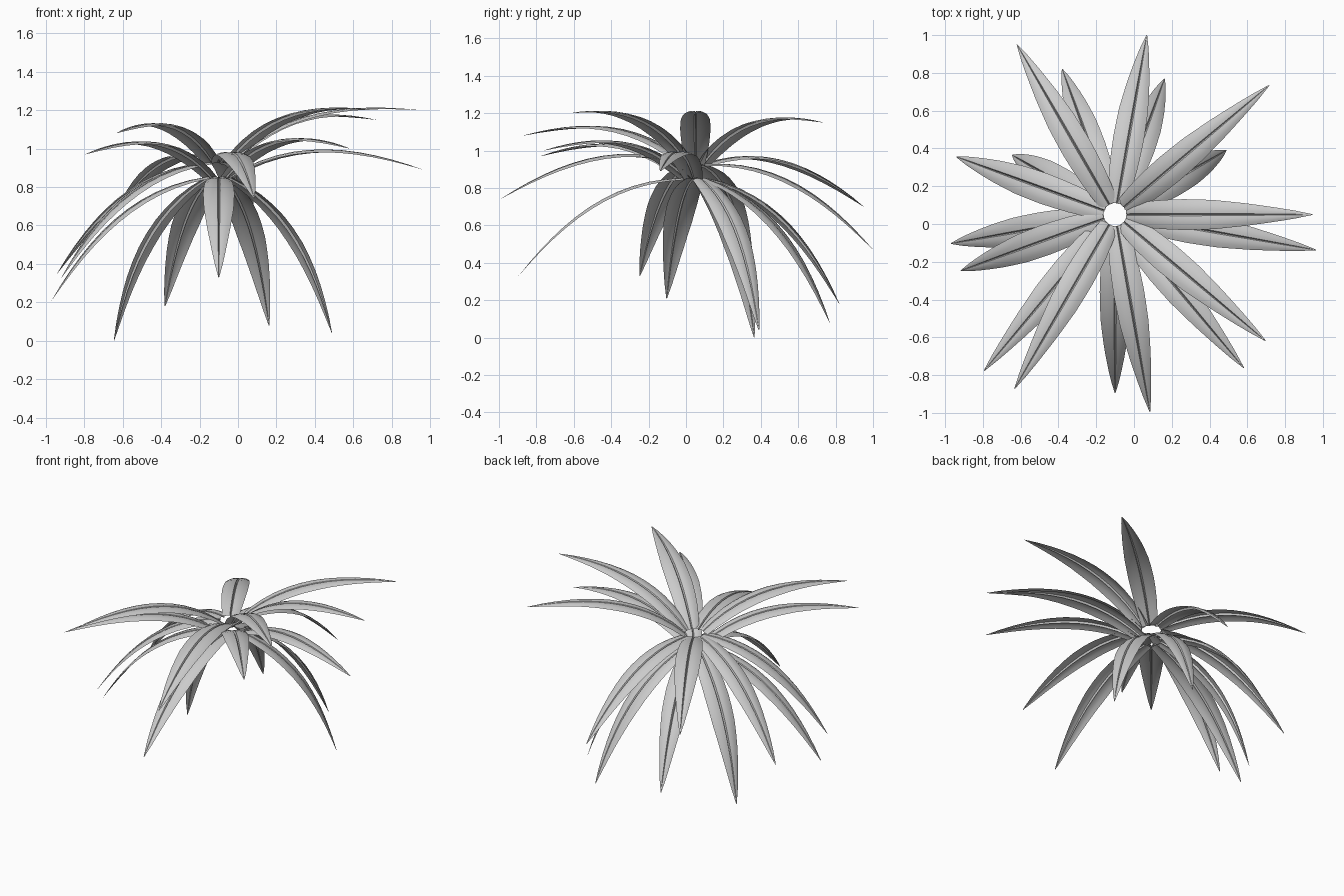
import bpy, math
from mathutils import Vector

if "Cube" in bpy.data.objects:
    bpy.data.objects.remove(bpy.data.objects["Cube"])

CENTRE = Vector((-0.10, 0.05, 0))
BASE_R = 0.06
SEGS = 12
# half width along the leaf: (position, half width)
WIDTH = [(0, .050), (.1, .067), (.2, .077), (.35, .082), (.5, .077),
         (.65, .062), (.8, .041), (.92, .020), (1, .002)]
# cross-section with a narrow groove: (across, rise) as fractions of half width
SECTION = [(-1, -.14), (-.7, .0), (-.35, .06), (-.08, .03), (0, -.14),
           (.08, .03), (.35, .06), (.7, .0), (1, -.14)]


def half_width(t):
    for (a, wa), (b, wb) in zip(WIDTH, WIDTH[1:]):
        if t <= b:
            return wa + (wb - wa) * (t - a) / (b - a)
    return WIDTH[-1][1]


def leaf(name, azimuth, base_z, tip_r, tip_z):
    a = math.radians(azimuth)
    out = Vector((math.cos(a), math.sin(a), 0))
    side = Vector((-math.sin(a), math.cos(a), 0))
    chord = out * (tip_r - BASE_R) + Vector((0, 0, tip_z - base_z))
    start = CENTRE + out * BASE_R + Vector((0, 0, base_z))
    normal = chord.cross(side).normalized()
    # arched midrib, bulging above the straight line from base to tip
    spine = []
    for i in range(SEGS + 1):
        t = i / SEGS
        bulge = 4 * .121 * t * (1 - t) * (1 + .2 * (1 - 2 * t))
        spine.append(start + chord * t + normal * bulge)
    verts, faces = [], []
    n = len(SECTION)
    for i, p in enumerate(spine):
        tangent = spine[min(i + 1, SEGS)] - spine[max(i - 1, 0)]
        up = tangent.cross(side).normalized()
        w = half_width(i / SEGS)
        verts += [p + side * (x * w) + up * (h * w) for x, h in SECTION]
    for i in range(SEGS):
        for j in range(n - 1):
            k = i * n + j
            faces.append((k, k + n, k + n + 1, k + 1))
    mesh = bpy.data.meshes.new(name)
    mesh.from_pydata(verts, [], faces)
    obj = bpy.data.objects.new(name, mesh)
    bpy.context.collection.objects.link(obj)
    bpy.ops.object.select_all(action='DESELECT')
    bpy.context.view_layer.objects.active = obj
    obj.select_set(True)
    bpy.ops.object.shade_smooth_by_angle(angle=math.radians(30))


# upper ring: (tip radius, tip height), every 40 degrees from +x
UPPER = [(1.045, 1.20), (1.065, 1.15), (.965, .47), (1.04, .70), (.895, .35),
         (.87, .33), (1.065, 1.08), (1.06, .74), (1.04, 1.20)]
for i, (r, z) in enumerate(UPPER):
    leaf(f"upper_leaf_{i + 1}", 40 * i, .925, r, z)

# lower ring, turned back by 10 degrees
LOWER = [(1.08, .89), (.68, .04), (.765, .08), (.82, .18), (.63, .0),
         (.883, .21), (1.08, .97), (.945, .33), (1.06, 1.0)]
for i, (r, z) in enumerate(LOWER):
    leaf(f"lower_leaf_{i + 1}", 40 * i - 10, .85, r, z)
